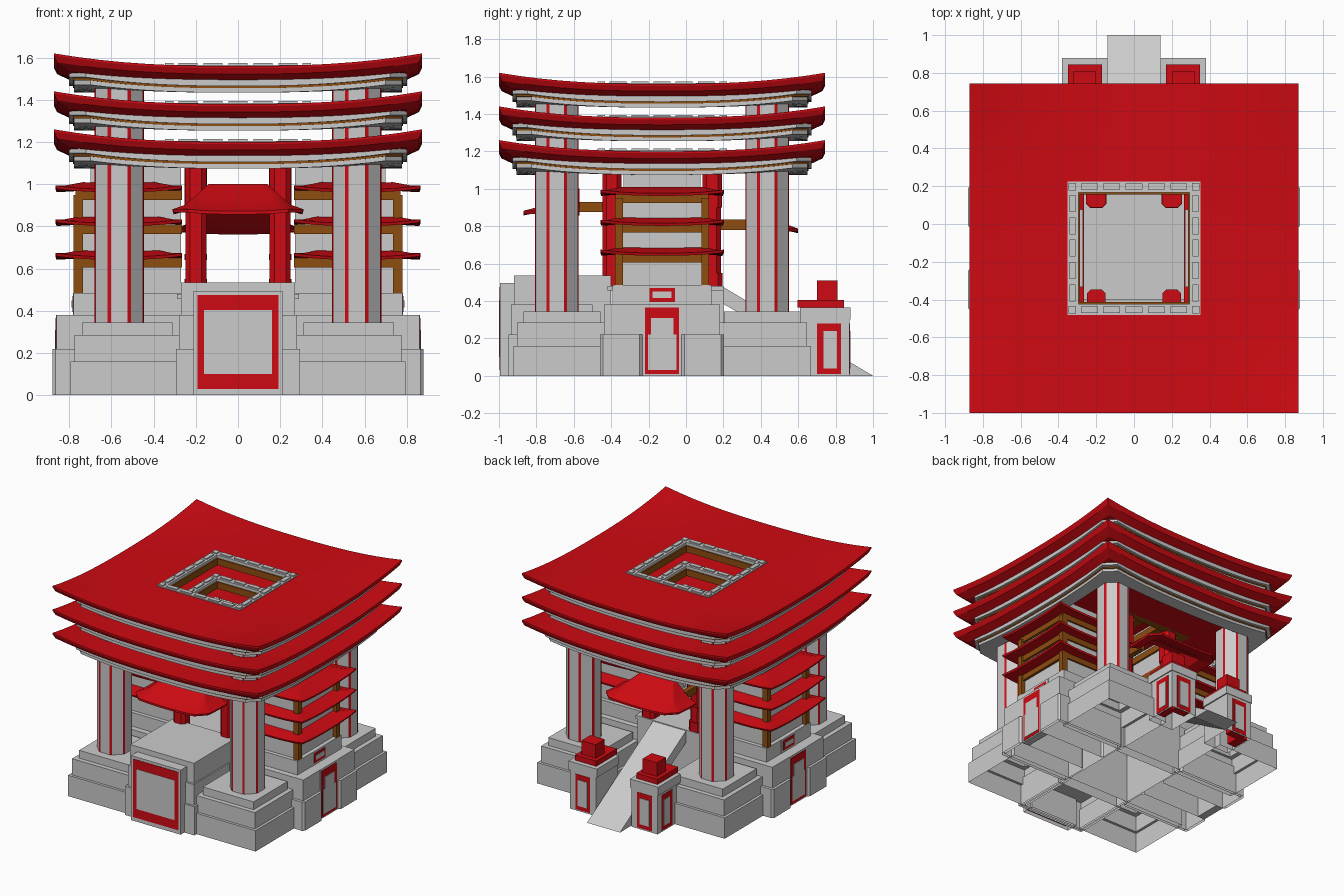
import bpy, bmesh
from math import cos, sin, radians

if "Cube" in bpy.data.objects:
    bpy.data.objects.remove(bpy.data.objects["Cube"])

CY = -0.128  # y centre of the main building


def material(name, rgb):
    m = bpy.data.materials.new(name)
    m.diffuse_color = (*rgb, 1)
    m.use_nodes = True
    m.node_tree.nodes["Principled BSDF"].inputs["Base Color"].default_value = m.diffuse_color
    return m


GREY = material("stone", (0.69, 0.69, 0.69))
RED = material("red", (0.62, 0.003, 0.006))
BROWN = material("wood", (0.27, 0.074, 0.005))


def skin(name, rings, mats, close=False, caps=(True, True), smooth=False, cut_y=None):
    """Skin a stack of equal-length point rings; materials alternate around each ring."""
    bm = bmesh.new()
    vs = [[bm.verts.new(p) for p in r] for r in rings]
    n = len(vs[0])
    for a in range(len(vs) if close else len(vs) - 1):
        lo, hi = vs[a], vs[(a + 1) % len(vs)]
        for i in range(n):
            j = (i + 1) % n
            f = bm.faces.new((lo[i], lo[j], hi[j], hi[i]))
            f.material_index = i % len(mats)
    if not close:
        if caps[0]:
            bm.faces.new(vs[0][::-1])
        if caps[1]:
            bm.faces.new(vs[-1])
    bmesh.ops.remove_doubles(bm, verts=bm.verts, dist=1e-5)
    if cut_y is not None:  # keep only the half facing away from the building
        d = 1 if cut_y > CY else -1
        bmesh.ops.bisect_plane(bm, geom=bm.verts[:] + bm.edges[:] + bm.faces[:],
                               plane_co=(0, cut_y, 0), plane_no=(0, -d, 0), clear_outer=True)
    bmesh.ops.recalc_face_normals(bm, faces=bm.faces)
    me = bpy.data.meshes.new(name)
    bm.to_mesh(me)
    bm.free()
    for m in mats:
        me.materials.append(m)
    ob = bpy.data.objects.new(name, me)
    bpy.context.collection.objects.link(ob)
    if smooth:
        bpy.ops.object.select_all(action='DESELECT')
        bpy.context.view_layer.objects.active = ob
        ob.select_set(True)
        bpy.ops.object.shade_smooth_by_angle(angle=radians(22))
    return ob


def loft(name, centre, rings, mat=GREY, lift=0.0, ref=None, n=1, **kw):
    """Rings are (half_x, half_y, corner_cut, z); lift raises the corners."""
    rx, ry = ref or rings[0][:2]
    out = []
    for hx, hy, c, z in rings:
        a, b = hx - c, hy - c
        pts = []
        for (x0, y0), (x1, y1) in (((-a, -hy), (a, -hy)), ((hx, -b), (hx, b)),
                                   ((a, hy), (-a, hy)), ((-hx, b), (-hx, -b))):
            for k in range(n + 1):
                t = k / n
                x, y = x0 + (x1 - x0) * t, y0 + (y1 - y0) * t
                up = lift * (abs(x / rx) * abs(y / ry)) ** 2.5
                pts.append((centre[0] + x, centre[1] + y, z + up))
        out.append(pts)
    return skin(name, out, [mat], **kw)


def box(name, x, y, z, mat=GREY, bottom=True):
    loft(name, (sum(x) / 2, sum(y) / 2),
         [(abs(x[1] - x[0]) / 2, abs(y[1] - y[0]) / 2, 0, k) for k in z], mat, caps=(bottom, True))


def tiers(name, x, y, steps):
    """Stepped block, open below; each step is (inset, top z)."""
    cx, cy, hx, hy = sum(x) / 2, sum(y) / 2, abs(x[1] - x[0]) / 2, abs(y[1] - y[0]) / 2
    rings, z = [], 0
    for inset, top in steps:
        rings += [(hx - inset, hy - inset, 0, z), (hx - inset, hy - inset, 0, top)]
        z = top
    loft(name, (cx, cy), rings, caps=(False, True))


def frame(name, centre, h0, h1, z0, z1, mat):
    """Square ring between two half sizes."""
    loft(name, centre, [(h0, h0, 0, z0), (h1, h1, 0, z0), (h1, h1, 0, z1), (h0, h0, 0, z1)],
         mat, close=True)


# three great sweeping roofs with trim and open centre
for i in range(3):
    z = 1.56 - 0.18 * i
    loft(f"roof_{i}", (0, CY),
         [(h, h, 0, z + d) for h, d in ((.345, 0), (.5, 0), (.62, 0), (.75, 0), (.872, 0), (.872, -.010),
                                        (.858, -.038), (.80, -.065), (.6, -.065), (.345, -.065))],
         RED, lift=0.06, ref=(.872, .872), n=16, close=True, smooth=True)
    for part, h, w, c, top, bot, m in (("upper", .80, .10, .08, -.06, -.095, GREY),
                                       ("wood", .782, .08, .08, -.095, -.105, BROWN),
                                       ("lower", .778, .10, .08, -.105, -.126, GREY)):
        loft(f"roof_trim_{part}_{i}", (0, CY),
             [(h, h, c, z + bot), (h, h, c, z + top), (h - w, h - w, c, z + top), (h - w, h - w, c, z + bot)],
             m, lift=0.085, ref=(.872, .872), n=16, close=True, smooth=True)
    # skylight surround with raised blocks
    frame(f"skylight_rim_{i}", (0, CY), .295, .353, z - .015, z + .006, GREY)
    frame(f"skylight_wood_{i}", (0, CY), .285, .345, z - .065, z - .015, BROWN)
    for s in (-1, 1):
        for k in range(-2, 3):
            u, v = k * .118, s * .326
            box("rim_block", (u - .045, u + .045), (CY + v - .016, CY + v + .016), (z, z + .014))
            box("rim_block", (v - .016, v + .016), (CY + u - .045, CY + u + .045), (z, z + .014))
        for t in (-1, 1):
            x, y = s * .326, CY + t * .326
            box("rim_corner", (x - .02, x + .02), (y - .02, y + .02), (z, z + .014))

for s in (-1, 1):
    for t in (-1, 1):
        # octagonal great columns with red edge strips
        r = .117 / cos(radians(18.5))
        ang = [radians(45 * k + d) for k in range(8) for d in (-18.5, 18.5)]
        skin("great_column", [[(s * .563 + r * cos(a), CY + t * .563 + r * sin(a), z) for a in ang]
                              for z in (.30, 1.5)], [GREY, RED])
        # red inner columns with bands
        prof = [(.054, .46), (.054, .55), (.046, .55), (.046, .64), (.053, .64), (.053, .67), (.046, .67),
                (.046, .90), (.053, .90), (.053, 1.14)]
        if t < 0:  # plain in front
            prof = [(.05, .46), (.05, 1.14)]
        loft("inner_column", (s * .2, CY + t * .268), [(h, h, .022, z) for h, z in prof], RED)
        # stepped corner bases
        tiers("corner_base", (s * .255, s * .795), (CY + t * .275, CY + t * .795),
              [(0, .16), (.02, .285), (.055, .345)])
        # side foot blocks either side of the side panel
        loft("side_foot", (s * .58, CY + t * .218),
             [(.30, .113, .015, 0), (.30, .113, .015, .22)], caps=(False, True))
        # beams carrying the gate roofs
        z = .875 if t < 0 else .78
        box("gate_beam", (s * .18, s * .22), (CY + t * .31, CY + t * .46), (z, z + .055), BROWN)

    # side base with framed panels
    tiers("side_base", (s * .27, s * .86), (CY - .31, CY + .31), [(0, .38)])
    box("side_base_top", (s * .27, s * .78), (CY - .265, CY + .265), (.36, .485))
    box("side_plate", (s * .8, s * .862), (CY - .105, CY + .105), (0, .38))
    box("side_panel_red", (s * .8, s * .865), (CY - .09, CY + .09), (.01, .365), RED)
    box("side_panel_lower", (s * .8, s * .868), (CY - .076, CY + .076), (.03, .22))
    box("side_panel_upper", (s * .8, s * .868), (CY - .06, CY + .06), (.22, .31))
    box("side_upper_plate", (s * .7, s * .782), (CY - .09, CY + .09), (.38, .485))
    box("side_upper_red", (s * .7, s * .785), (CY - .068, CY + .068), (.395, .47), RED)
    box("side_upper_panel", (s * .7, s * .788), (CY - .05, CY + .05), (.415, .45))

    # side halls: wall, posts, beams and three small roofs
    box("hall_wall", (s * .27, s * .75), (CY - .235, CY + .235), (.48, .98))
    box("hall_top", (s * .27, s * .70), (CY - .205, CY + .205), (.98, 1.11))
    for t in (-1, 1):
        box("hall_post", (s * .735, s * .78), (CY + t * .21, CY + t * .252), (.48, .95), BROWN)
    for z in (.66, .82, .98):
        box("hall_beam", (s * .265, s * .77), (CY - .248, CY + .248), (z - .055, z - .01), BROWN)
        loft("hall_roof", (s * .565, CY),
             [(.19, .24, 0, z - .012), (.295, .325, 0, z - .018), (.30, .33, 0, z - .004),
              (.26, .29, 0, z + .004), (.17, .22, 0, z + .028)],
             RED, lift=.018, ref=(.30, .33), n=12, smooth=True)

    # rear pedestals with red caps and framed panels
    box("pedestal", (s * .15, s * .372), (.61, .875), (0, .31), bottom=False)
    box("pedestal_top", (s * .14, s * .38), (.61, .88), (.30, .365))
    box("pedestal_cap", (s * .17, s * .35), (.595, .845), (.365, .405), RED)
    box("pedestal_block", (s * .2, s * .32), (.70, .81), (.405, .51), RED)
    box("pedestal_back_red", (s * .2, s * .325), (.8, .877), (.01, .28), RED)
    box("pedestal_back_panel", (s * .222, s * .303), (.8, .88), (.04, .24))
    box("pedestal_side_red", (s * .3, s * .375), (.70, .83), (.01, .28), RED)
    box("pedestal_side_panel", (s * .3, s * .378), (.735, .808), (.04, .24))

# front terrace with large framed panel
box("front_terrace", (-.27, .27), (-.92, -.40), (0, .535), bottom=False)
box("front_lower_step", (-.295, .295), (-.95, -.5), (0, .22), bottom=False)
box("front_upper_step", (-.28, .28), (-.935, -.5), (0, .38), bottom=False)
box("front_plate", (-.21, .21), (-.995, -.90), (0, .495), bottom=False)
box("front_panel_red", (-.192, .192), (-.998, -.97), (.03, .475), RED)
box("front_panel", (-.16, .16), (-1.0, -.97), (.1, .405))

# inner floor, rear wall and rear ramp
box("inner_floor", (-.29, .29), (-.42, .2), (.455, .48))
box("rear_wall", (-.27, .27), (.12, .2), (0, .48), bottom=False)
skin("rear_ramp", [[(x, .19, .39), (x, .86, 0), (x, 1.0, 0), (x, .19, .48)] for x in (-.14, .14)], [GREY])

# half-hipped gate roofs, front and rear
for name, y, d, z in (("front", -.57, .30, .875), ("rear", .32, .28, .78)):
    loft(f"{name}_gate_roof", (0, y),
         [(.14, .04, .01, z + .09), (.22, .18, .03, z + .005), (.305, d, .07, z - .018), (.31, d, .07, z - .003),
          (.25, .22, .04, z + .025), (.2, .14, .02, z + .07), (.14, .04, .01, z + .125)],
         RED, lift=.018, ref=(.31, d), n=12, smooth=True, cut_y=y)
